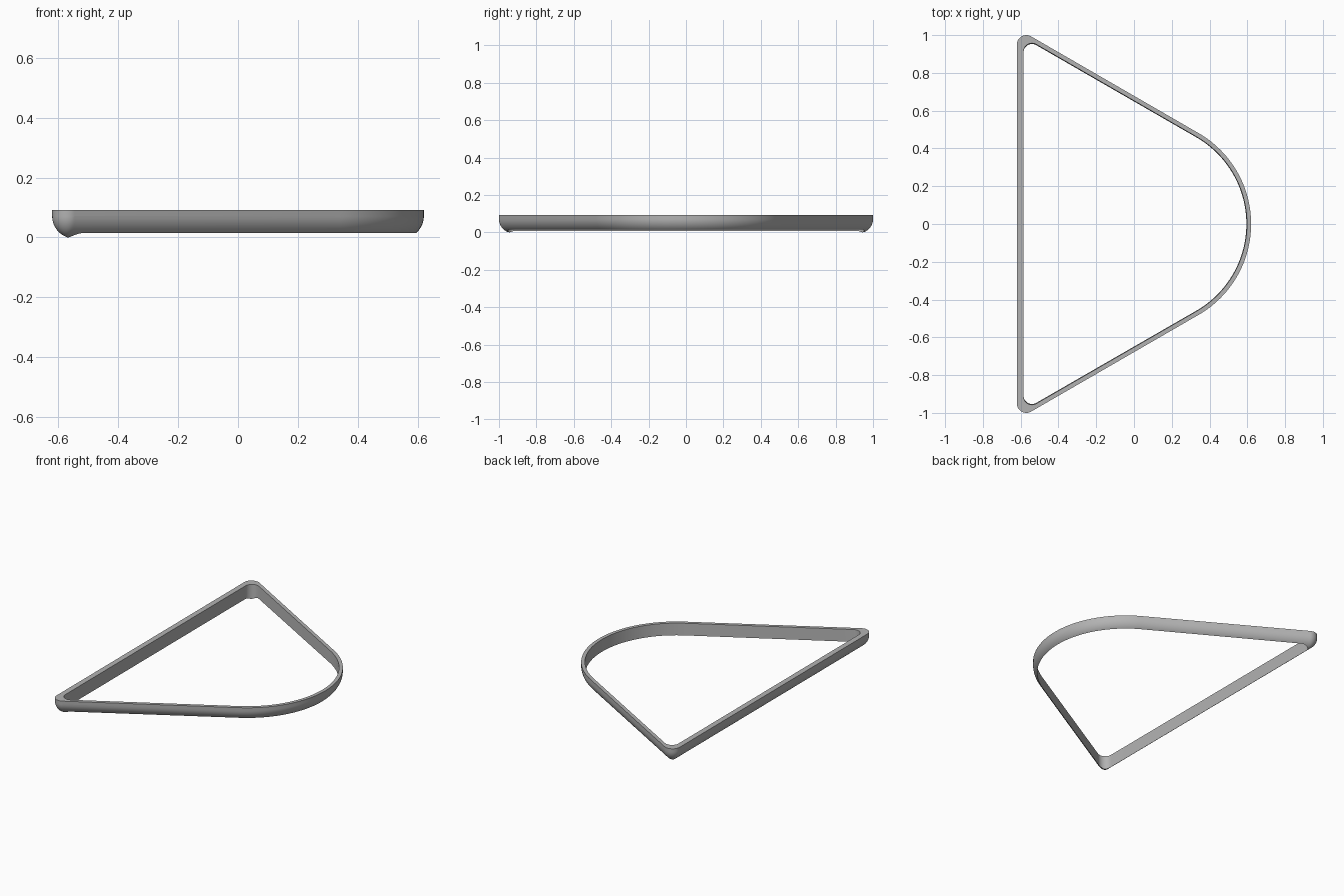
import bpy, bmesh, math
from mathutils import Vector

cube = bpy.data.objects.get("Cube")
if cube:
    bpy.data.objects.remove(cube, do_unlink=True)

TOP = 0.092        # height of the flat rim
FILLET = 0.075     # radius of the rounded outer lower edge
STEPS = 12
CENTRE = 0.065     # x centre of the big arc


def outline(left, top, corner, radius):
    """Rounded sector as (point, normal) pairs: corner, big arc, corner."""
    arcs = [(180, 60, left + corner, top - corner, corner, 16),
            (60, -60, CENTRE, 0, radius, 64),
            (-60, -180, left + corner, corner - top, corner, 16)]
    pts = []
    for a0, a1, cx, cy, r, n in arcs:
        for i in range(n + 1):
            a = math.radians(a0 + (a1 - a0) * i / n)
            d = Vector((math.cos(a), math.sin(a)))
            pts.append((Vector((cx, cy)) + d * r, d))
    return pts


outer = outline(-0.62, 1.0, 0.05, 0.555)
inner_top = [p for p, _ in outline(-0.585, 0.957, 0.045, 0.533)]
inner_low = [p for p, _ in outline(-0.585, 0.953, 0.045, 0.530)]


def fillet_height(p):
    """Height of the rounded underside, from the distance to the outer outline."""
    depth = max(0.0, min((o - p).dot(n) for o, n in outer))
    run = max(0.0, FILLET - depth)
    return FILLET - math.sqrt(max(0.0, FILLET ** 2 - run ** 2))


# Rings from the outer rim, round the underside, up the inner wall
rings = []
for s in range(STEPS + 1):
    t = (s / STEPS) ** 2
    flat = [o.lerp(i, t) for (o, _), i in zip(outer, inner_low)]
    rings.append([Vector((p.x, p.y, fillet_height(p))) for p in flat])
drop = min(v.z for v in rings[-1])
for ring in rings:
    for v in ring:
        v.z -= drop
rings.insert(0, [Vector((o.x, o.y, TOP)) for o, _ in outer])
rings.append([Vector((p.x, p.y, TOP)) for p in inner_top])

bm = bmesh.new()
grid = [[bm.verts.new(v) for v in ring] for ring in rings]
for r, ring in enumerate(grid):
    nxt = grid[(r + 1) % len(grid)]
    for c in range(len(ring)):
        d = (c + 1) % len(ring)
        bm.faces.new((ring[c], ring[d], nxt[d], nxt[c]))
bmesh.ops.recalc_face_normals(bm, faces=bm.faces)
mesh = bpy.data.meshes.new("rim_frame")
bm.to_mesh(mesh)
bm.free()

# Plain grey finish
grey = bpy.data.materials.new("grey")
grey.use_nodes = True
colour = (0.45, 0.45, 0.45, 1)
grey.diffuse_color = colour
grey.node_tree.nodes["Principled BSDF"].inputs["Base Color"].default_value = colour
mesh.materials.append(grey)

frame = bpy.data.objects.new("rim_frame", mesh)
bpy.context.collection.objects.link(frame)
bpy.ops.object.select_all(action="DESELECT")
frame.select_set(True)
bpy.context.view_layer.objects.active = frame
bpy.ops.object.shade_smooth_by_angle(angle=math.radians(35))
